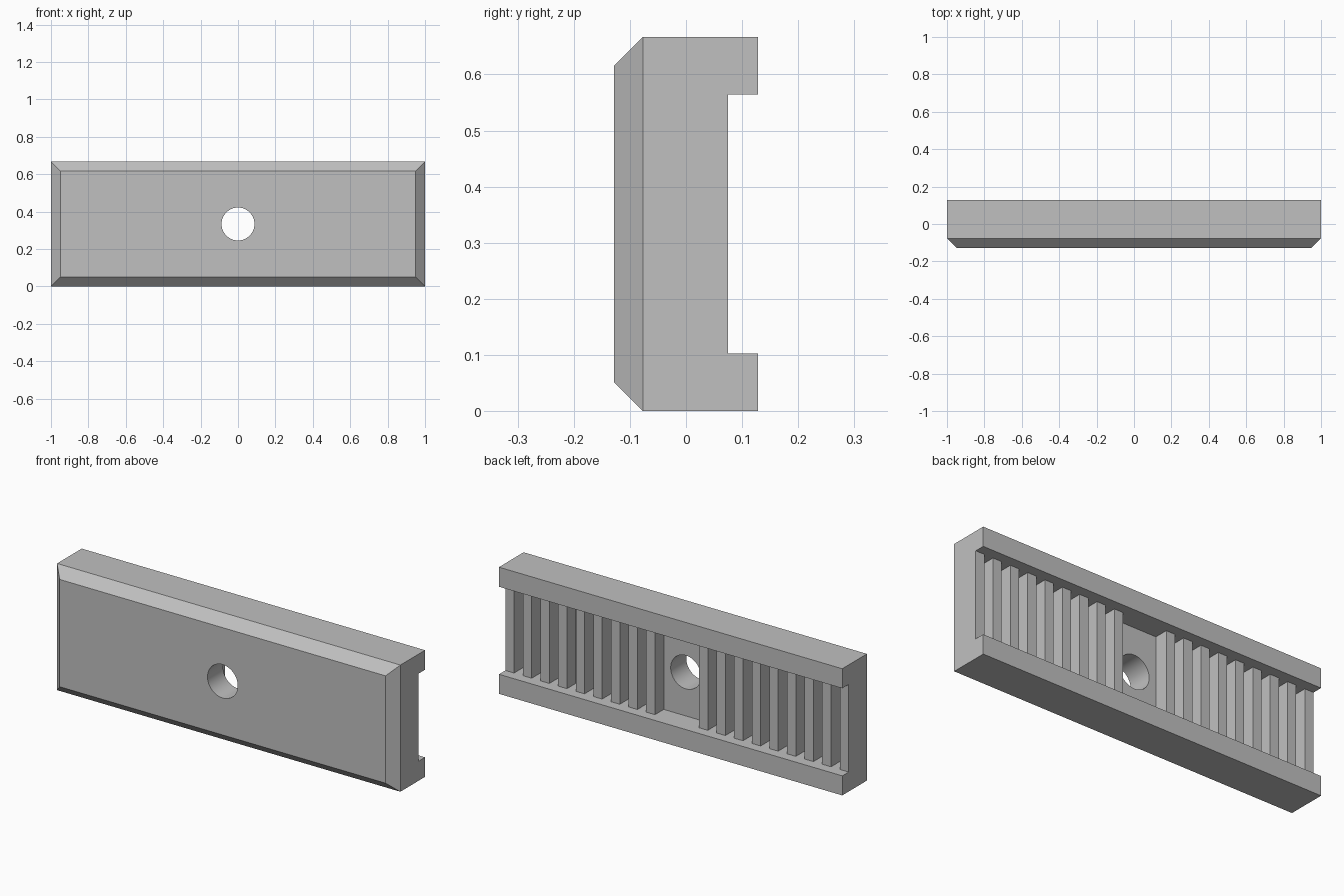
import bpy, bmesh, math
from mathutils import Matrix, Vector

if "Cube" in bpy.data.objects:
    bpy.data.objects.remove(bpy.data.objects["Cube"], do_unlink=True)

HEIGHT, HALF_Y = 0.667, 0.128
CHAMFER = 0.051
RAIL = 0.103                 # height of the lower and upper rail
RIB_TOP, FLOOR = 0.075, 0.002
CELL = 2 / 39                # width of one rib and of one gap
MID_Z = HEIGHT / 2

grey = bpy.data.materials.new("plain grey")
grey.use_nodes = True
grey.diffuse_color = (0.53, 0.53, 0.53, 1)
grey.node_tree.nodes["Principled BSDF"].inputs["Base Color"].default_value = grey.diffuse_color


def make_object(name, bm):
    bmesh.ops.recalc_face_normals(bm, faces=bm.faces[:])
    mesh = bpy.data.meshes.new(name)
    bm.to_mesh(mesh)
    bm.free()
    mesh.materials.append(grey)
    obj = bpy.data.objects.new(name, mesh)
    bpy.context.collection.objects.link(obj)
    return obj


def prism(name, outline, z_low, z_high):
    bm = bmesh.new()
    face = bm.faces.new([bm.verts.new((x, y, z_low)) for x, y in outline])
    top = bmesh.ops.extrude_face_region(bm, geom=[face])["geom"]
    verts = [v for v in top if isinstance(v, bmesh.types.BMVert)]
    bmesh.ops.translate(bm, verts=verts, vec=(0, 0, z_high - z_low))
    return make_object(name, bm)


# Plate: block whose front face is pushed out and narrowed into a chamfer
bm = bmesh.new()
bmesh.ops.create_cube(bm, size=1)
depth = 2 * HALF_Y - CHAMFER
bmesh.ops.scale(bm, verts=bm.verts[:], vec=(2, depth, HEIGHT))
bmesh.ops.translate(bm, verts=bm.verts[:], vec=(0, HALF_Y - depth / 2, MID_Z))
front = min(bm.faces, key=lambda f: f.calc_center_median().y)
pushed = bmesh.ops.extrude_discrete_faces(bm, faces=[front])["faces"][0]
for v in pushed.verts:
    v.co += Vector((math.copysign(CHAMFER, -v.co.x), -CHAMFER,
                    math.copysign(CHAMFER, MID_Z - v.co.z)))
plate = make_object("clamp_plate", bm)

# Comb-shaped cutter: open channel with grooves between the ribs
comb = [(-1.1, 0.2), (-1.1, RIB_TOP)]
gaps = [(i, i + 1) for i in range(1, 17, 2)]
gaps += [(17, 22)]                                  # wide gap round the hole
gaps += [(i, i + 1) for i in range(23, 38, 2)]
for start, end in gaps:
    a, b = start * CELL - 1, end * CELL - 1
    comb += [(a, RIB_TOP), (a, FLOOR), (b, FLOOR), (b, RIB_TOP)]
comb += [(1.1, RIB_TOP), (1.1, 0.2)]
channel_cutter = prism("channel_cutter", comb, RAIL, HEIGHT - RAIL)

# Round bolt hole through the middle
bm = bmesh.new()
bmesh.ops.create_cone(bm, cap_ends=True, segments=64, radius1=0.088, radius2=0.088, depth=1,
                      matrix=Matrix.Translation((0, 0, MID_Z)) @ Matrix.Rotation(math.pi / 2, 4, 'X'))
hole_cutter = make_object("hole_cutter", bm)

# Apply the cuts and drop the cutters
bpy.context.view_layer.objects.active = plate
plate.select_set(True)
for cutter in (channel_cutter, hole_cutter):
    cutter.hide_render = True
    mod = plate.modifiers.new(cutter.name, 'BOOLEAN')
    mod.operation, mod.solver, mod.object = 'DIFFERENCE', 'EXACT', cutter
    bpy.ops.object.modifier_apply(modifier=mod.name)
    bpy.data.objects.remove(cutter, do_unlink=True)

bpy.ops.object.shade_smooth_by_angle(angle=math.radians(30))
